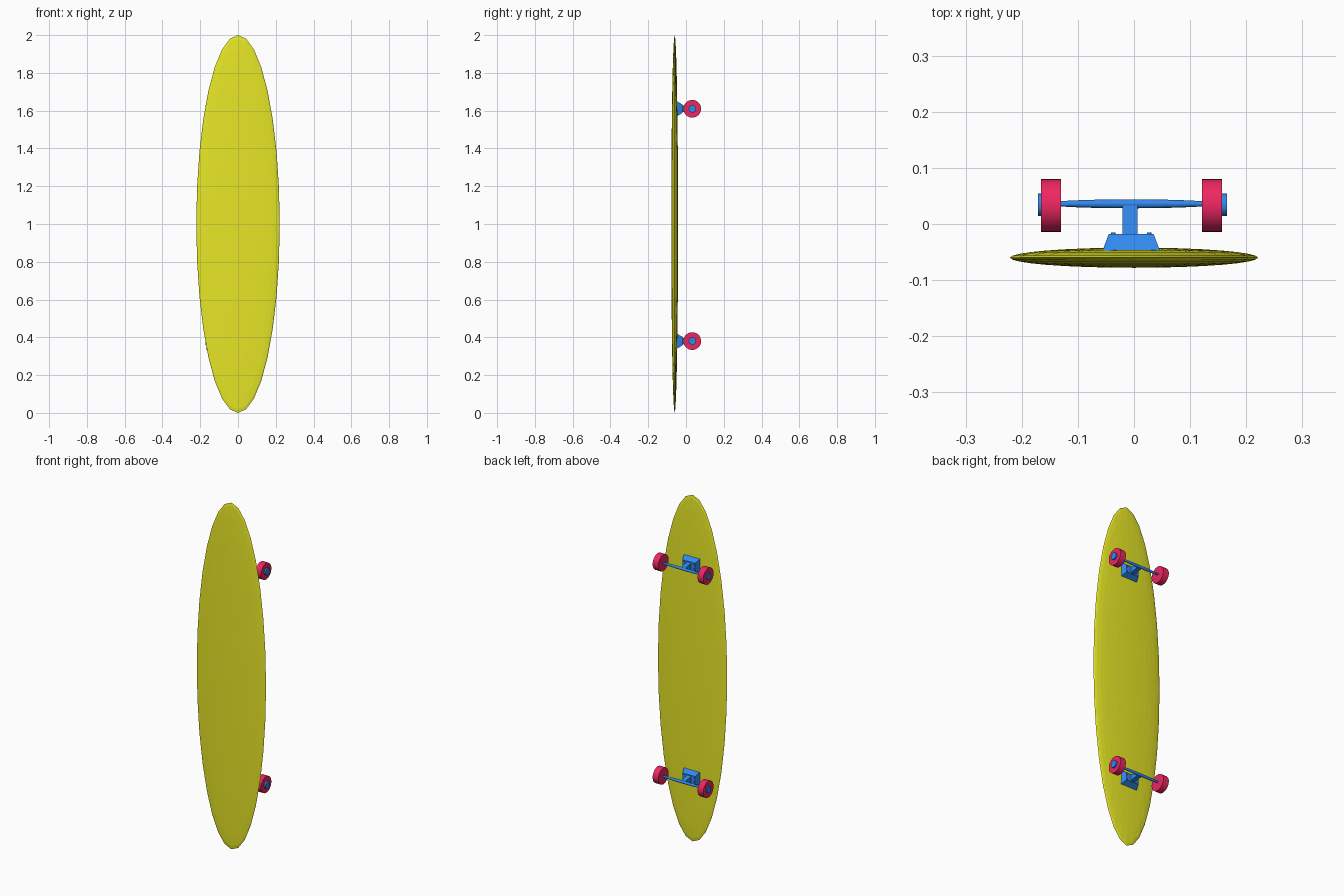
import bpy, bmesh, math
from mathutils import Matrix, Vector

if "Cube" in bpy.data.objects:
    bpy.data.objects.remove(bpy.data.objects["Cube"])


def material(name, rgb):
    m = bpy.data.materials.new(name)
    m.diffuse_color = (*rgb, 1)
    m.use_nodes = True
    m.node_tree.nodes["Principled BSDF"].inputs["Base Color"].default_value = m.diffuse_color
    return m


YELLOW = material("yellow", (0.8, 0.8, 0.02))
BLUE = material("blue", (0.03, 0.25, 0.85))
RED = material("red", (0.85, 0.02, 0.12))


def finish(name, bm, mat):
    bmesh.ops.recalc_face_normals(bm, faces=bm.faces[:])
    me = bpy.data.meshes.new(name)
    bm.to_mesh(me)
    bm.free()
    me.materials.append(mat)
    ob = bpy.data.objects.new(name, me)
    bpy.context.collection.objects.link(ob)
    return ob


def ellipsoid(name, centre, radii, axis, mat):
    """Stretched sphere with its poles along the given axis."""
    bm = bmesh.new()
    bmesh.ops.create_uvsphere(bm, u_segments=32, v_segments=16, radius=1)
    turn = Matrix.Rotation(math.pi / 2, 4, 'X' if axis == 'Y' else 'Y')
    bm.transform(Matrix.Translation(centre) @ Matrix.Diagonal((*radii, 1)) @ turn)
    return finish(name, bm, mat)


def cylinder(name, centre, r, depth, axis, mat):
    bm = bmesh.new()
    bmesh.ops.create_cone(bm, cap_ends=True, segments=32, radius1=r, radius2=r, depth=depth)
    turn = Matrix.Rotation(math.pi / 2, 4, 'X' if axis == 'Y' else 'Y')
    bm.transform(Matrix.Translation(centre) @ turn)
    ob = finish(name, bm, mat)
    ob.data.shade_smooth()
    ob.data.set_sharp_from_angle(angle=math.radians(35))
    return ob


def frustum(name, x, z, y0, y1, half0, half1, mat):
    """Block along y, tapering from half-size half0 at y0 to half1 at y1."""
    bm = bmesh.new()
    bmesh.ops.create_cube(bm, size=2)
    for v in bm.verts:
        y, h = (y0, half0) if v.co.y < 0 else (y1, half1)
        v.co = Vector((x + v.co.x * h[0], y, z + v.co.z * h[1]))
    return finish(name, bm, mat)


# Deck
ellipsoid("deck", (0, -0.06, 1.0), (0.221, 0.018, 1.0), 'Y', YELLOW)

# Two trucks, each with base, bolts, stem, axle and a pair of wheels
CX, WY = -0.005, 0.033
for end, z in (("lower", 0.38), ("upper", 1.61)):
    frustum(f"{end}_truck_base", CX, z, -0.055, -0.018, (0.054, 0.044), (0.04, 0.022), BLUE)
    frustum(f"{end}_truck_stem", CX - 0.002, z, -0.02, WY, (0.0135, 0.018), (0.0135, 0.008), BLUE)
    for sx in (-1, 1):
        for sz in (-1, 1):
            cylinder(f"{end}_bolt", (CX + sx * 0.032, -0.02, z + sz * 0.014),
                     0.004, 0.01, 'Y', BLUE)
    ellipsoid(f"{end}_axle", (CX, WY + 0.003, z), (0.155, 0.008, 0.008), 'X', BLUE)
    for side, x, hx in (("left", -0.148, -0.152), ("right", 0.139, 0.147)):
        cylinder(f"{end}_{side}_wheel", (x, WY, z), 0.047, 0.036, 'X', RED)
        cylinder(f"{end}_{side}_hub", (hx, WY + 0.001, z), 0.02, 0.038, 'X', BLUE)
